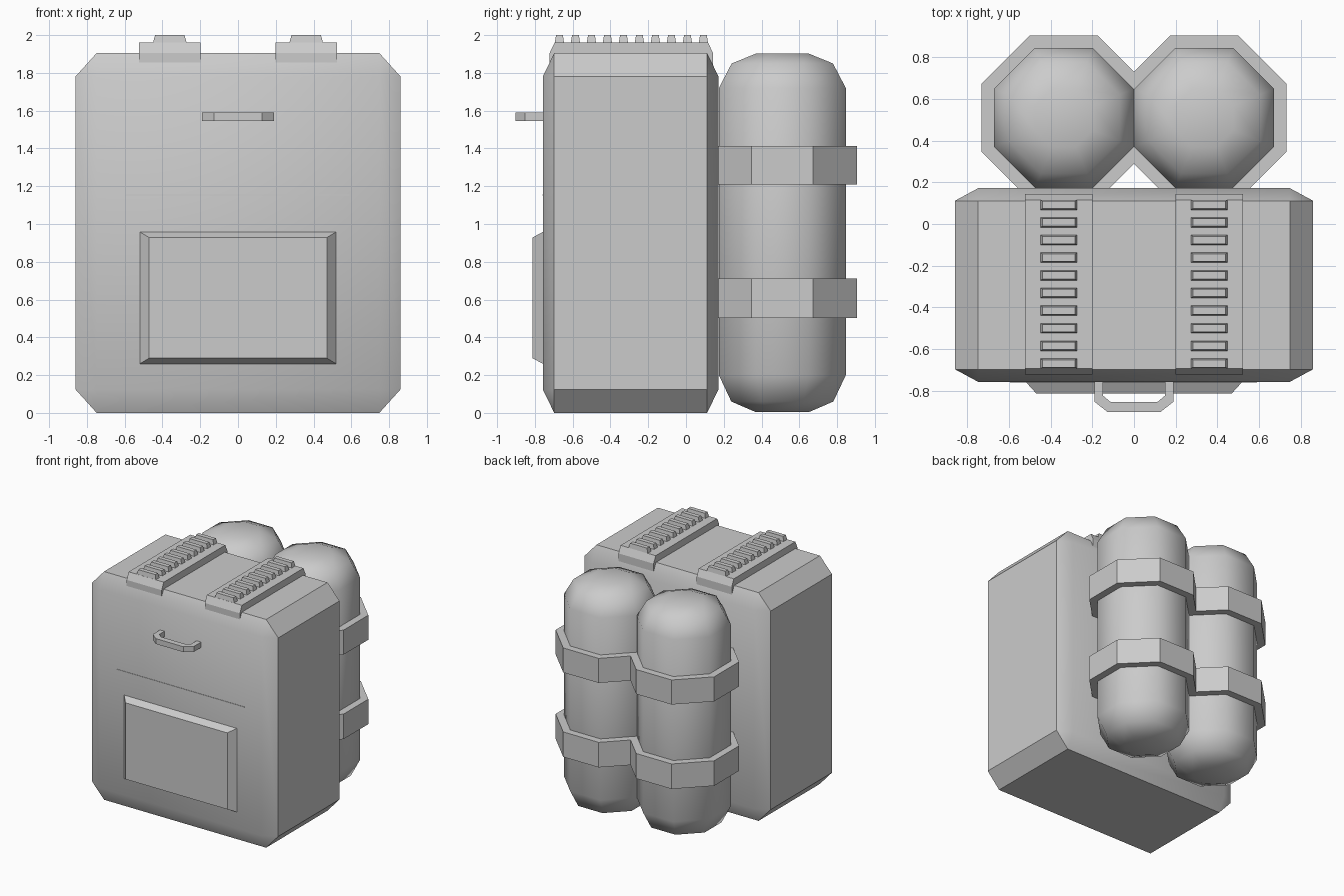
import bpy, bmesh
from math import pi, radians, cos, sin

cube = bpy.data.objects.get("Cube")
if cube:
    bpy.data.objects.remove(cube, do_unlink=True)

grey = bpy.data.materials.new("plain grey")
grey.use_nodes = True
GREY = (0.6, 0.6, 0.6, 1)
grey.diffuse_color = GREY
grey.node_tree.nodes["Principled BSDF"].inputs["Base Color"].default_value = GREY


def finish(name, bm, smooth=None):
    """Turn a bmesh into a named object, optionally smoothed by angle."""
    bmesh.ops.recalc_face_normals(bm, faces=bm.faces[:])
    mesh = bpy.data.meshes.new(name)
    bm.to_mesh(mesh)
    bm.free()
    mesh.materials.append(grey)
    obj = bpy.data.objects.new(name, mesh)
    bpy.context.collection.objects.link(obj)
    if smooth:
        bpy.ops.object.select_all(action='DESELECT')
        obj.select_set(True)
        bpy.context.view_layer.objects.active = obj
        bpy.ops.object.shade_smooth_by_angle(angle=radians(smooth))
    return obj


def loft(bm, rings):
    """Skin a stack of equal-sized rings and close both ends."""
    rows = [[bm.verts.new(p) for p in ring] for ring in rings]
    n = len(rows[0])
    for a, b in zip(rows, rows[1:]):
        for i in range(n):
            j = (i + 1) % n
            bm.faces.new((a[i], a[j], b[j], b[i]))
    bm.faces.new(rows[0])
    bm.faces.new(rows[-1])


def rect(x0, x1, y0, y1, z):
    return [(x0, y0, z), (x1, y0, z), (x1, y1, z), (x0, y1, z)]


def octagon(cx, cy, apothem, z):
    r = apothem / cos(pi / 8)
    angles = [pi / 8 + k * pi / 4 for k in range(8)]
    return [(cx + r * cos(a), cy + r * sin(a), z) for a in angles]


# Main body: unit cube chamfered first, then stretched
bm = bmesh.new()
bmesh.ops.create_cube(bm, size=1)
bmesh.ops.bevel(bm, geom=bm.edges[:], offset=0.065, segments=1, affect='EDGES')
bmesh.ops.scale(bm, vec=(1.72, 0.93, 1.905), verts=bm.verts)
bmesh.ops.translate(bm, vec=(0, -0.293, 0.9525), verts=bm.verts)
finish("body", bm, 30)

# Front pocket with sloping rim
bm = bmesh.new()
loft(bm, [[(x, y, z) for x, z in ((-w, lo), (w, lo), (w, hi), (-w, hi))]
          for y, w, lo, hi in ((-0.74, 0.52, 0.26, 0.958), (-0.758, 0.52, 0.26, 0.958),
                               (-0.813, 0.47, 0.29, 0.928))])
finish("front_pocket", bm)

# Thin seam above the pocket
bm = bmesh.new()
loft(bm, [rect(-0.595, 0.59, -0.761, -0.75, z) for z in (1.15, 1.157)])
finish("front_seam", bm)

# Carry handle
bm = bmesh.new()
outer = [(0.19, -0.74), (0.19, -0.853), (0.127, -0.903)]
inner = [(0.148, -0.74), (0.148, -0.825), (0.112, -0.855)]
mirror = lambda pts: [(-x, y) for x, y in reversed(pts)]
out_path, in_path = outer + mirror(outer), inner + mirror(inner)
loft(bm, [[(ox, oy, 1.545), (ox, oy, 1.59), (ix, iy, 1.59), (ix, iy, 1.545)]
          for (ox, oy), (ix, iy) in zip(out_path, in_path)])
finish("carry_handle", bm)

for side, s in (("left", 1), ("right", -1)):
    # Top rail with sloped ends
    x = s * 0.361
    bm = bmesh.new()
    loft(bm, [rect(x - 0.162, x + 0.162, y0, y1, z) for y0, y1, z in
              ((-0.722, 0.143, 1.8), (-0.722, 0.143, 1.905), (-0.695, 0.116, 1.962))])
    finish(side + "_top_rail", bm)

    # Row of grip ridges
    bm = bmesh.new()
    for k in range(10):
        y = -0.67 + k * 0.0847
        loft(bm, [rect(x - w, x + w, y - d, y + d, z)
                  for w, d, z in ((0.09, 0.025, 1.955), (0.078, 0.018, 2.0))])
    finish(side + "_rail_ridges", bm)

    # Eight-sided tank with domed ends
    cx, cy = s * 0.337, 0.51
    bm = bmesh.new()
    loft(bm, [octagon(cx, cy, a, z) for a, z in
              ((0.14, 0.004), (0.27, 0.06), (0.336, 0.2),
               (0.336, 1.72), (0.268, 1.85), (0.14, 1.902))])
    finish(side + "_tank", bm, 50)

    # Two bands round the tank
    for level, lo, hi in (("lower", 0.503, 0.712), ("upper", 1.208, 1.413)):
        bm = bmesh.new()
        loft(bm, [octagon(cx, cy, 0.395, z) for z in (lo, hi)])
        finish(f"{side}_{level}_band", bm)
